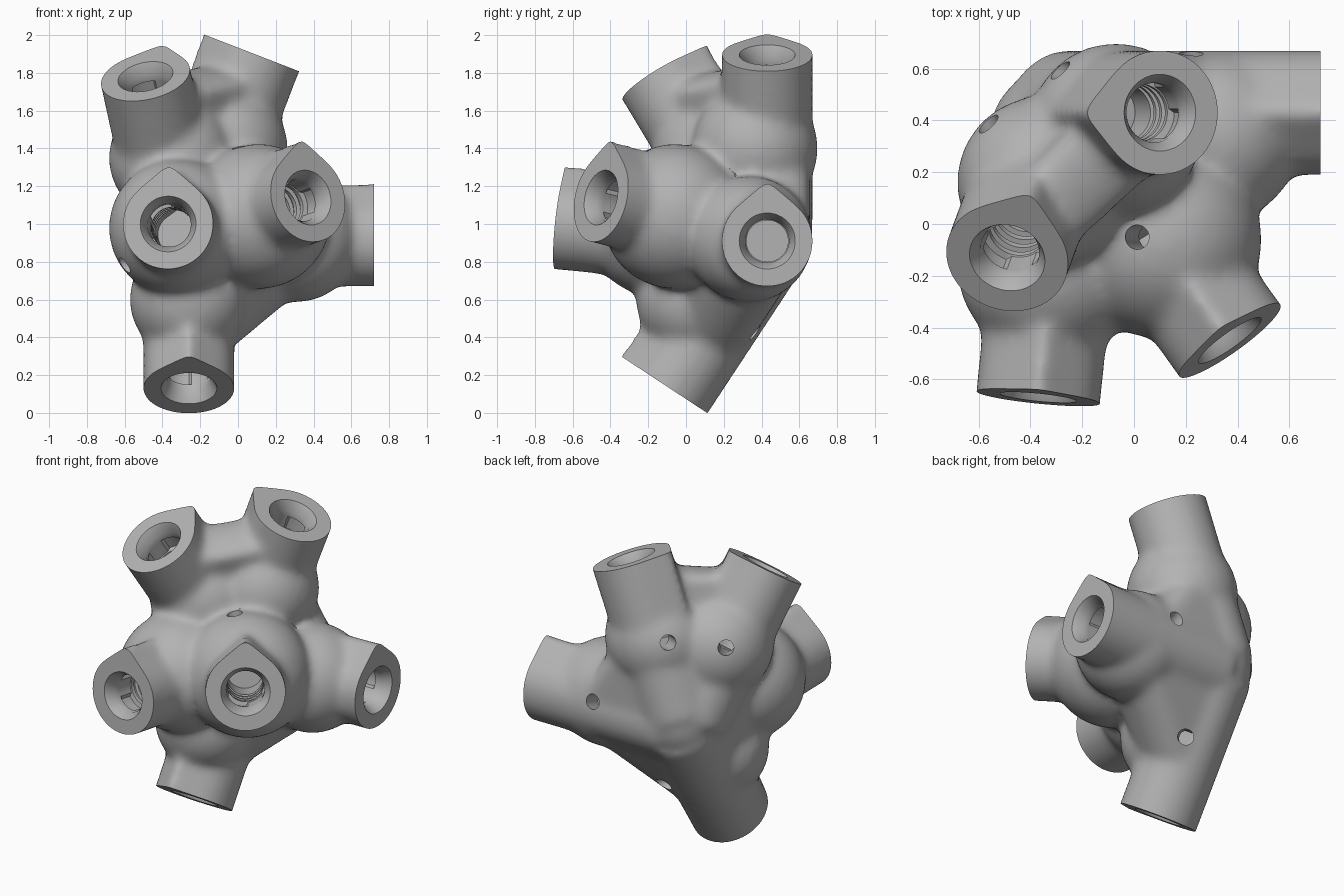
import bpy, bmesh, math
from mathutils import Vector, Matrix

if "Cube" in bpy.data.objects:
    bpy.data.objects.remove(bpy.data.objects["Cube"])

HUB = Vector((-0.26, 0.42, 0.93))
UP = Vector((0, 0, 1))
SEG = 48

# Each limb: centre of its end face, outward axis, direction of its vent hole
LIMBS = {
    "side": ((0.72, 0.43, 0.91), (1, 0, 0), (0, 0.92, 0.35)),
    "top_right": ((-0.49, -0.13, 1.78), (-0.185, -0.505, 0.84), (-0.5, 0.8, 0.3)),
    "top_left": ((0.1, 0.43, 1.895), (0.36, 0, 0.93), (-0.75, 0.6, 0.25)),
    "front": ((-0.37, -0.67, 1.0), (-0.1, -0.99, 0.1), (-0.8, -0.25, -0.48)),
    "front_left": ((0.37, -0.45, 1.14), (0.57, -0.8, 0.2), (-0.2, 0, 1)),
    "bottom": ((-0.26, -0.086, 0.13), (0, -0.55, -0.835), (0.6, 0.65, -0.45)),
}
LIMBS = {k: (Vector(c), Vector(n).normalized(), Vector(v).normalized())
         for k, (c, n, v) in LIMBS.items()}


def ring(bm, centre, axis, depth, r, tip=1.0, slot=0.0):
    """Circle or teardrop (tip > 1) with its point upward, optionally slotted."""
    up = (UP - axis * axis.dot(UP)).normalized()
    side = up.cross(axis)
    a = math.acos(1 / tip)
    verts = []
    for i in range(SEG):
        t = math.tau * i / SEG
        t = t - math.tau if t > math.pi else t
        d = r / math.cos(a - abs(t)) if abs(t) < a else r
        if slot and (i // 8) % 2:
            d += slot
        p = centre - axis * depth + (up * math.cos(t) + side * math.sin(t)) * d
        verts.append(bm.verts.new(p))
    return verts


def loft(bm, centre, axis, sections):
    rings = [ring(bm, centre, axis, *s) for s in sections]
    for lo, hi in zip(rings, rings[1:]):
        for i in range(SEG):
            j = (i + 1) % SEG
            bm.faces.new((lo[i], lo[j], hi[j], hi[i]))
    bm.faces.new(rings[0])
    bm.faces.new(rings[-1])


def ball(bm, centre, r):
    bmesh.ops.create_icosphere(bm, subdivisions=4, radius=r,
                               matrix=Matrix.Translation(centre))


def add_web(target, names, reach, r):
    """Convex skin from the hub out to the given reach along some limbs."""
    web = bmesh.new()
    for name in names:
        c, n, _ = LIMBS[name]
        ring(web, HUB, n, -reach, r)
    ball(web, HUB, min(r, 0.24))
    bmesh.ops.delete(web, geom=web.faces[:] + web.edges[:], context="EDGES_FACES")
    bmesh.ops.convex_hull(web, input=web.verts)
    loose = [v for v in web.verts if not v.link_faces]
    bmesh.ops.delete(web, geom=loose, context="VERTS")
    bmesh.ops.recalc_face_normals(web, faces=web.faces)
    me = bpy.data.meshes.new("web")
    web.to_mesh(me)
    web.free()
    target.from_mesh(me)
    bpy.data.meshes.remove(me)


def make_object(name, bm):
    bmesh.ops.recalc_face_normals(bm, faces=bm.faces)
    me = bpy.data.meshes.new(name)
    bm.to_mesh(me)
    bm.free()
    ob = bpy.data.objects.new(name, me)
    bpy.context.collection.objects.link(ob)
    return ob


def bake_modifiers(ob):
    dg = bpy.context.evaluated_depsgraph_get()
    me = bpy.data.meshes.new_from_object(ob.evaluated_get(dg))
    ob.modifiers.clear()
    ob.data = me


# Webs: the whole core, then the deeper ones between neighbours
bm = bmesh.new()
add_web(bm, LIMBS, 0.55, 0.235)
add_web(bm, ("top_right", "top_left"), 0.92, 0.17)
add_web(bm, ("side", "bottom"), 0.65, 0.235)

# Limbs
for c, n, _ in LIMBS.values():
    loft(bm, c, n, [(-0.12, 0.242, 1.33), (0.5, 0.242, 1.25),
                    ((c - HUB).length - 0.02, 0.242)])

# Rounded shoulders part way along each limb
for centre, r in (((0.31, 0.335, 0.92), 0.335),
                  ((-0.35, 0.16, 1.35), 0.335),
                  ((-0.07, 0.365, 1.4), 0.335),
                  ((-0.32, -0.16, 0.98), 0.365),
                  ((0.11, -0.06, 1.04), 0.385),
                  ((-0.26, 0.05, 0.6), 0.315)):
    ball(bm, centre, r)
body = make_object("connector_body", bm)

# Fuse and soften into one skin
remesh = body.modifiers.new("fuse", "REMESH")
remesh.mode = "VOXEL"
remesh.voxel_size = 0.02
soften = body.modifiers.new("soften", "SMOOTH")
soften.factor = 0.5
soften.iterations = 26
bake_modifiers(body)

# Slice every limb flat at its end face
bm = bmesh.new()
bm.from_mesh(body.data)
for c, n, _ in LIMBS.values():
    cut = bmesh.ops.bisect_plane(bm, geom=bm.verts[:] + bm.edges[:] + bm.faces[:],
                                 plane_co=c, plane_no=n, clear_outer=True)
    edges = [e for e in cut["geom_cut"] if isinstance(e, bmesh.types.BMEdge)]
    bmesh.ops.edgeloop_fill(bm, edges=edges)
bmesh.ops.recalc_face_normals(bm, faces=bm.faces)
bm.to_mesh(body.data)
bm.free()

# Socket cutters: chamfer, slotted collar, ring grooves, teardrop floor
sections = [(-0.03, 0.165), (0.06, 0.115), (0.1, 0.115),
            (0.104, 0.115, 1, 0.022), (0.2, 0.115, 1, 0.022), (0.204, 0.11)]
for k in range(3):
    d = 0.23 + k * 0.06
    sections += [(d, 0.11), (d + 0.004, 0.13), (d + 0.03, 0.13), (d + 0.034, 0.11)]
sections += [(0.42, 0.11, 1.25), (0.55, 0.11, 1.25)]
bm = bmesh.new()
for c, n, _ in LIMBS.values():
    loft(bm, c, n, sections)
sockets = make_object("socket_cutter", bm)

# Vent cutters: a small round hole out of the end of each socket
bm = bmesh.new()
for c, n, v in LIMBS.values():
    loft(bm, c - n * 0.5, v, [(-0.48, 0.047), (0, 0.047)])
vents = make_object("vent_cutter", bm)

for cutter in (sockets, vents):
    mod = body.modifiers.new("cut", "BOOLEAN")
    mod.operation = "DIFFERENCE"
    mod.solver = "EXACT"
    mod.object = cutter
bake_modifiers(body)
for cutter in (sockets, vents):
    bpy.data.objects.remove(cutter)

# Plain grey finish
grey = bpy.data.materials.new("plain_grey")
grey.use_nodes = True
colour = (0.45, 0.45, 0.45, 1)
grey.diffuse_color = colour
grey.node_tree.nodes["Principled BSDF"].inputs["Base Color"].default_value = colour
body.data.materials.clear()
body.data.materials.append(grey)

bpy.ops.object.select_all(action="DESELECT")
body.select_set(True)
bpy.context.view_layer.objects.active = body
bpy.ops.object.shade_smooth_by_angle(angle=math.radians(35))
